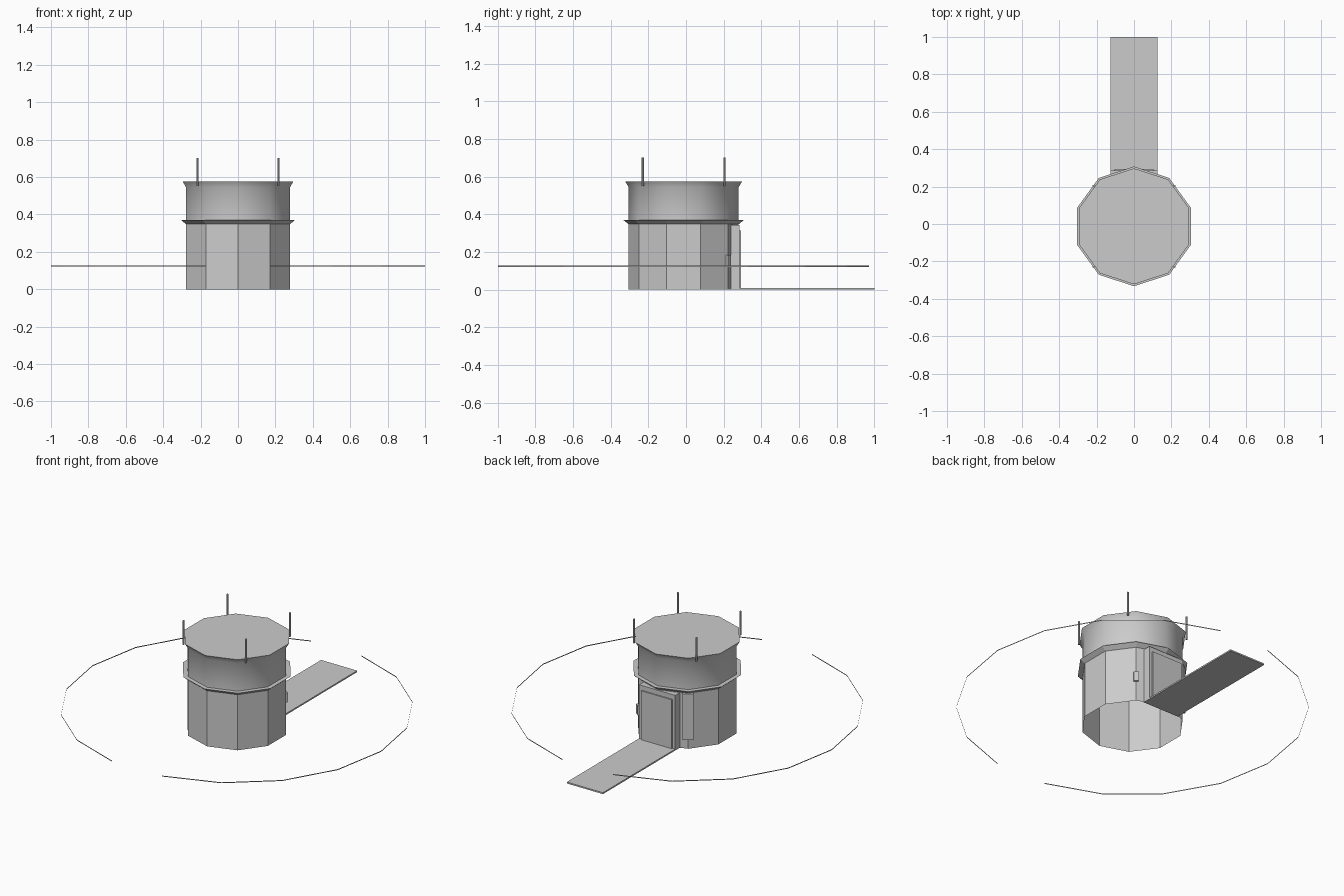
import bpy, bmesh, math
from mathutils import Matrix

if "Cube" in bpy.data.objects:
    bpy.data.objects.remove(bpy.data.objects["Cube"])

CY = -0.0125  # tower axis offset in y


def make_object(name, bm):
    bmesh.ops.recalc_face_normals(bm, faces=bm.faces)
    mesh = bpy.data.meshes.new(name)
    bm.to_mesh(mesh)
    bm.free()
    ob = bpy.data.objects.new(name, mesh)
    bpy.context.collection.objects.link(ob)
    return ob


def lathe(name, profile, sides=10, cap_top=False):
    """Faceted surface of revolution with a corner pointing to +y."""
    bm = bmesh.new()
    rings = []
    for r, z in profile:
        rings.append([bm.verts.new((r * math.sin(2 * math.pi * i / sides),
                                    CY + r * math.cos(2 * math.pi * i / sides), z))
                      for i in range(sides)])
    for low, high in zip(rings, rings[1:]):
        for i in range(sides):
            j = (i + 1) % sides
            bm.faces.new((low[i], low[j], high[j], high[i]))
    if cap_top:
        bm.faces.new(rings[-1])
    return make_object(name, bm)


def box(name, lo, hi, turn=0.0, pos=(0, 0, 0)):
    bm = bmesh.new()
    size = [b - a for a, b in zip(lo, hi)]
    mid = [(a + b) / 2 for a, b in zip(lo, hi)]
    mat = (Matrix.Translation(pos) @ Matrix.Rotation(turn, 4, 'Z')
           @ Matrix.Translation(mid) @ Matrix.Diagonal((*size, 1)))
    bmesh.ops.create_cube(bm, size=1, matrix=mat)
    return make_object(name, bm)


# Tower: open-bottomed lower wall, flared collar, upper wall with flared rim
lathe("lower_wall", [(0.2925, 0), (0.2925, 0.37)])
lathe("collar", [(0.2925, 0.348), (0.32, 0.37), (0.2925, 0.37)])
upper = lathe("upper_wall", [(0.2925, 0.37), (0.2925, 0.545), (0.31, 0.575)], cap_top=True)
for poly in upper.data.polygons:
    poly.use_smooth = len(poly.vertices) == 4

# Four rods round the rim
for sx in (-1, 1):
    for sy in (-1, 1):
        bm = bmesh.new()
        bmesh.ops.create_cone(bm, cap_ends=True, segments=6, radius1=0.006, radius2=0.006,
                              depth=0.15, matrix=Matrix.Translation(
                                  (sx * 0.2165, CY + sy * 0.2165, 0.626)))
        make_object("rim_rod", bm)

# Gate block, raised gate panel and lowered ramp at the back
box("gate_block", (-0.125, 0.235, 0), (0.125, 0.285, 0.345))
box("gate_panel", (-0.105, 0.285, 0), (0.105, 0.293, 0.315))
box("ramp", (-0.125, 0.285, 0), (0.125, 1.0, 0.009))

# Corner pilaster and small box on the two corners beside the gate
box("corner_pilaster", (0.27, -0.031, 0.06), (0.302, 0.031, 0.348),
    math.radians(126), (0, CY, 0))
box("small_box", (0.275, -0.014, 0.125), (0.302, 0.014, 0.185),
    math.radians(54), (0, CY, 0))

# Perimeter line: two thin upright arcs with gaps at front and back
for name, start in (("perimeter_right", -80), ("perimeter_left", 100)):
    bm = bmesh.new()
    prev = None
    for k in range(9):
        a = math.radians(start + 20 * k)
        pair = [bm.verts.new((math.cos(a), CY + math.sin(a), z)) for z in (0.122, 0.128)]
        if prev:
            bm.faces.new((prev[0], pair[0], pair[1], prev[1]))
        prev = pair
    make_object(name, bm)
